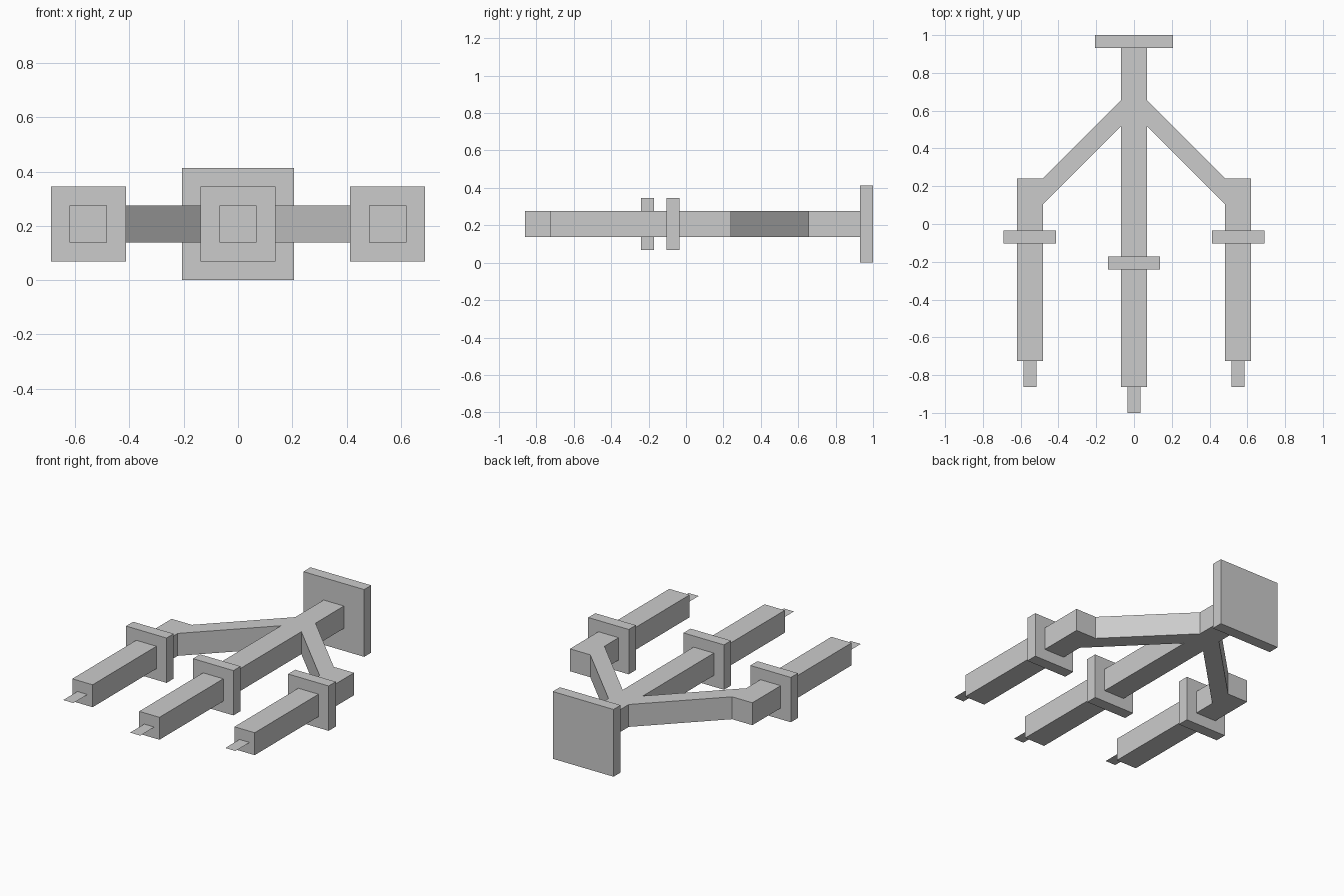
import bpy, bmesh

if "Cube" in bpy.data.objects:
    bpy.data.objects.remove(bpy.data.objects["Cube"])

U = 2 / 29      # module: the model is 29 modules long
MID = 3         # height of the centreline, in modules


def add_object(name, bm):
    bmesh.ops.recalc_face_normals(bm, faces=bm.faces)
    bmesh.ops.scale(bm, vec=(U, U, U), verts=bm.verts)
    mesh = bpy.data.meshes.new(name)
    bm.to_mesh(mesh)
    bm.free()
    obj = bpy.data.objects.new(name, mesh)
    bpy.context.collection.objects.link(obj)
    return obj


def square_plate(name, x, y0, y1, half):
    bm = bmesh.new()
    bmesh.ops.create_cube(bm, size=1)
    for v in bm.verts:
        v.co = (x + v.co.x * 2 * half,
                (y0 + y1) / 2 + v.co.y * (y1 - y0),
                MID + v.co.z * 2 * half)
    return add_object(name, bm)


def blade(name, x, y0, y1):
    bm = bmesh.new()
    bm.faces.new([bm.verts.new(p) for p in (
        (x - .5, y0, MID), (x + .5, y0, MID), (x + .5, y1, MID), (x - .5, y1, MID))])
    return add_object(name, bm)


# Three-pronged frame: mirrored outline, extruded upward
half = [(1, 13.5), (1, 9.5), (7, 3.5), (9, 3.5), (9, -10.5),
        (7, -10.5), (7, 1.5), (1, 7.5), (1, -12.5)]
outline = half + [(-x, y) for x, y in reversed(half)]
bm = bmesh.new()
face = bm.faces.new([bm.verts.new((x, y, MID - 1)) for x, y in outline])
ext = bmesh.ops.extrude_face_region(bm, geom=[face], use_keep_orig=True)
top = [g for g in ext["geom"] if isinstance(g, bmesh.types.BMVert)]
bmesh.ops.translate(bm, vec=(0, 0, 2), verts=top)
add_object("prong_frame", bm)

# Back plate
square_plate("back_plate", 0, 13.5, 14.5, 3)

# Collars and flat tips on each prong: name, x, collar front, prong end
for side, x, collar, end in (("left", -8, -1.5, -10.5),
                             ("centre", 0, -3.5, -12.5),
                             ("right", 8, -1.5, -10.5)):
    square_plate(side + "_collar", x, collar, collar + 1, 2)
    blade(side + "_tip", x, end - 2, end)
